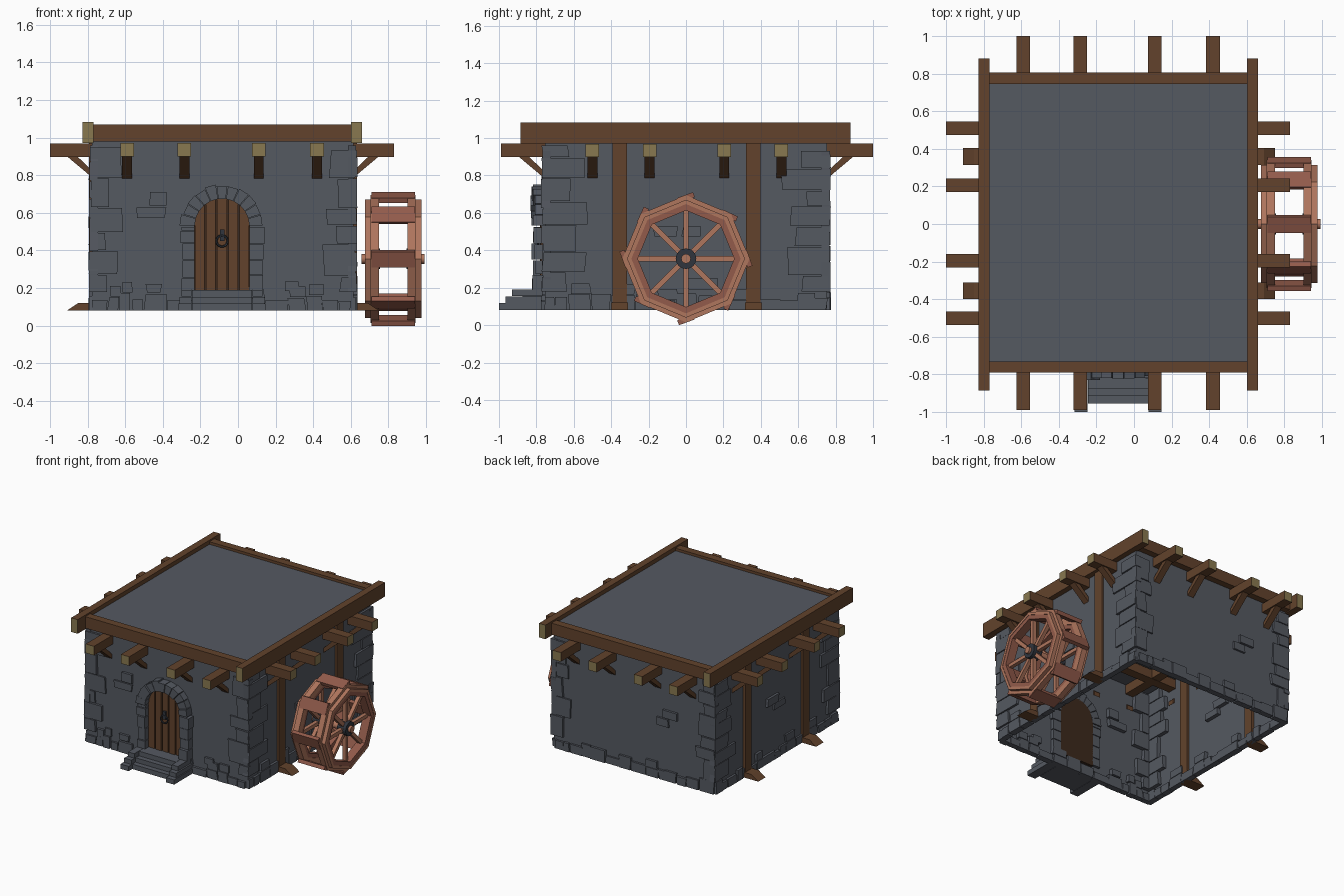
import bpy, bmesh, math, random
from mathutils import Matrix, Vector

random.seed(7)
if "Cube" in bpy.data.objects:
    bpy.data.objects.remove(bpy.data.objects["Cube"])


def material(name, *rgb):
    m = bpy.data.materials.new(name)
    m.use_nodes = True
    m.diffuse_color = (*rgb, 1)
    m.node_tree.nodes["Principled BSDF"].inputs["Base Color"].default_value = (*rgb, 1)
    return m


STONE = material("slate stone", .09, .1, .12)
WOOD = material("brown wood", .122, .055, .025)
DARK = material("dark wood", .045, .022, .012)
END = material("pale end grain", .25, .19, .08)
COPPER = material("light copper wood", .43, .18, .11)
RUST = material("red copper wood", .29, .105, .07)
IRON = material("dark iron", .03, .036, .048)


class Part:
    """Collects prisms and boxes into one mesh object."""

    def __init__(self, name, *mats):
        self.name, self.mats, self.bm = name, mats, bmesh.new()

    def prism(self, pts, axis, a0, a1, end_mat=0):
        # pts lie in the plane of the two other axes, in x, y, z order
        place = {"x": lambda p, a: (a, *p), "y": lambda p, a: (p[0], a, p[1]),
                 "z": lambda p, a: (*p, a)}[axis]
        r0, r1 = [[self.bm.verts.new(place(p, a)) for p in pts] for a in (a0, a1)]
        caps = [self.bm.faces.new(r) for r in (r0, r1)]
        n = len(pts)
        sides = [self.bm.faces.new((r0[i], r0[(i + 1) % n], r1[(i + 1) % n], r1[i])) for i in range(n)]
        for f in caps:
            f.material_index = end_mat
        bmesh.ops.recalc_face_normals(self.bm, faces=caps + sides)
        return r0 + r1

    def box(self, x0, x1, y0, y1, z0, z1, grain=None):
        rect = lambda a, b, c, d: [(a, c), (b, c), (b, d), (a, d)]
        if grain == "x":
            return self.prism(rect(y0, y1, z0, z1), "x", x0, x1, 1)
        if grain == "y":
            return self.prism(rect(x0, x1, z0, z1), "y", y0, y1, 1)
        return self.prism(rect(x0, x1, y0, y1), "z", z0, z1)

    def ring(self, outer, inner, x0, x1, n, y=0, z=0):
        # polygonal ring around the x axis
        loops = [[self.bm.verts.new((x, y + r * math.cos(math.tau * i / n), z + r * math.sin(math.tau * i / n)))
                  for i in range(n)] for r, x in ((outer, x0), (outer, x1), (inner, x1), (inner, x0))]
        faces = [self.bm.faces.new((loops[k][i], loops[k][(i + 1) % n],
                                    loops[(k + 1) % 4][(i + 1) % n], loops[(k + 1) % 4][i]))
                 for k in range(4) for i in range(n)]
        bmesh.ops.recalc_face_normals(self.bm, faces=faces)

    def done(self):
        me = bpy.data.meshes.new(self.name)
        self.bm.to_mesh(me)
        self.bm.free()
        for m in self.mats:
            me.materials.append(m)
        ob = bpy.data.objects.new(self.name, me)
        bpy.context.collection.objects.link(ob)
        return ob


X0, X1, Y, BASE, TOP = -.775, .615, .755, .08, .98

# Hollow walls, open underneath
walls = Part("walls", STONE)
walls.box(X0, X1, -Y, Y, BASE, TOP)
bottom = [f for f in walls.bm.faces if f.calc_center_median().z < BASE + .01]
bmesh.ops.delete(walls.bm, geom=bottom, context="FACES_ONLY")
walls.done()

roof = Part("roof_slab", STONE)
roof.box(X0, X1, -Y, Y, .975, 1.05)
roof.done()

# Loose stones set into the walls
stones = Part("wall_stones", STONE)


def stone(side, a0, a1, z0, z1):
    j = lambda: random.uniform(-.008, .008)
    quad = [(a0 + j(), z0), (a1 + j(), z0), (a1 + j(), z1), (a0 + j(), z1)]
    out = random.uniform(.012, .02)
    axis, plane, s = {"front": ("y", -Y, -1), "back": ("y", Y, 1),
                      "left": ("x", X1, 1), "right": ("x", X0, -1)}[side]
    stones.prism(quad, axis, plane - s * .03, plane + s * out)


SPAN = {"front": (X0, X1), "back": (X0, X1), "left": (-Y, Y), "right": (-Y, Y)}
for side, (lo, hi) in SPAN.items():
    # Footing course
    a = lo
    while a < hi - .03:
        w = min(random.uniform(.06, .14), hi - a)
        h = random.uniform(.05, .1)
        stone(side, a, a + w - .005, BASE, BASE + h)
        if random.random() < .25:
            stone(side, a + .01, a + w, BASE + h + .004, BASE + h + .06)
        a += w
    # Corner quoins
    long = .2 if side in ("left", "right") else .13
    for end, s in ((lo, 1), (hi, -1)):
        z, k = BASE + .1, 0
        while z < .93:
            h = min(random.uniform(.08, .18), .965 - z)
            w = long * (random.uniform(.9, 1.25) if k % 2 else random.uniform(.55, .85))
            stone(side, *sorted((end - s * .012, end + s * w)), z, z + h - .006)
            z, k = z + h, k + 1

# Single bricks in the open wall areas
for side, a, z, w, h in (("front", -.425, .675, .095, .07), ("front", -.46, .6, .15, .055),
                         ("front", -.45, .2, .08, .045), ("front", .29, .21, .08, .05),
                         ("left", -.11, .5, .13, .055), ("left", .03, .5, .1, .055),
                         ("left", .09, .22, .15, .06), ("right", .05, .55, .13, .06),
                         ("right", -.04, .49, .13, .05), ("back", -.4, .6, .13, .06),
                         ("back", -.33, .53, .1, .06)):
    stone(side, a - w / 2, a + w / 2, z - h / 2, z + h / 2)
stones.done()

# Roof edge beams
edge = Part("roof_edge_beams", WOOD, END)
for x in (-.7975, .63):
    edge.box(x - .028, x + .028, -.885, .88, .972, 1.082, "y")
for y in (-.76, .775):
    edge.box(-.77, .602, y - .03, y + .03, .98, 1.07)
edge.done()

# Joists with pale ends, and the braces under them
joists = Part("joists", WOOD, END)
braces = Part("joist_braces", WOOD)
PROFILE = ((-.03, .775), (-.03, .81), (.07, .905), (.125, .905))
for x in (-.59, -.285, .11, .42):
    joists.box(x - .036, x + .036, -.99, 1, .9, .971, "y")
    for s in (-1, 1):
        braces.prism([(s * (Y + .02 + d), z) for d, z in PROFILE], "x", x - .026, x + .026)
for y in (-.5, -.195, .205, .51):
    joists.box(-1, .83, y - .036, y + .036, .898, .969, "x")
    for wall, s in ((X0, -1), (X1, 1)):
        braces.prism([(wall + s * (.015 + d), z) for d, z in PROFILE], "y", y - .026, y + .026)
joists.done()
braces.done()

# Side posts with wedge feet
posts = Part("side_posts", WOOD)
for wall, s in ((X0, -1), (X1, 1)):
    for y in (-.355, .36):
        posts.box(*sorted((wall - s * .02, wall + s * .018)), y - .039, y + .039, BASE, TOP)
        posts.prism([(wall + s * d, z) for d, z in ((0, BASE), (.135, BASE), (.075, .12), (0, .12))],
                    "y", y - .045, y + .045)
posts.done()

# Arched door
DX, SPRING, R = -.085, .53, .148


def arch_top(x):
    return SPRING + math.sqrt(max(R * R - (x - DX) ** 2, 0))


def arch_slice(part, xa, xb, y0, y1, n=4):
    top = [xb + (xa - xb) * i / n for i in range(n + 1)]
    part.prism([(xa, .18), (xb, .18)] + [(x, arch_top(x)) for x in top], "y", y0, y1)


back = Part("door_backing", DARK)
arch_slice(back, DX - R, DX + R, -.765, -.73, 12)
back.done()
planks = Part("door_planks", WOOD)
pw = 2 * R / 5
for i in range(5):
    xa = DX - R + i * pw
    arch_slice(planks, xa + .004, xa + pw - .004, -.778 - .003 * (i % 2), -.76)
planks.done()

# Door surround: jambs and wedge stones
surround = Part("door_arch", STONE)
for s in (-1, 1):
    z = .19
    while z < SPRING - .01:
        h = min(random.uniform(.06, .1), SPRING - z)
        w = random.uniform(.06, .085)
        surround.box(*sorted((DX + s * (R - .003), DX + s * (R + w))), -random.uniform(.805, .83), -.73,
                     z, z + h - .005)
        z += h
N = 11
for i in range(N):
    a0, a1 = (math.pi * (i + t) / N for t in (.03, .97))
    ro = R + random.uniform(.065, .078)
    pts = [(DX + r * math.cos(a), SPRING + r * math.sin(a))
           for r, a in ((R - .003, a0), (ro, a0), (ro, a1), (R - .003, a1))]
    surround.prism(pts, "y", -random.uniform(.805, .832), -.73)
surround.done()

# Door knocker
bpy.ops.mesh.primitive_torus_add(location=(DX, -.792, .45), rotation=(math.pi / 2, 0, 0), major_radius=.03,
                                 minor_radius=.006, major_segments=12, minor_segments=6)
knocker = bpy.context.object
knocker.name = "door_knocker"
knocker.data.materials.append(IRON)
plate = Part("knocker_plate", IRON)
plate.box(DX - .012, DX + .012, -.795, -.775, .45, .51)
plate.done()

# Entrance steps with stepped curbs
steps = Part("entrance_steps", STONE)
for front, z0, z1 in ((.955, BASE, .118), (.915, .118, .153), (.875, .153, .19)):
    steps.box(DX - .16, DX + .16, -front, -.75, z0, z1)
for s in (-1, 1):
    for front, w, z0, z1 in ((1, .232, BASE, .117), (.965, .225, .119, .153), (.93, .215, .155, .19)):
        steps.box(*sorted((DX + s * .162, DX + s * w)), -front, -.75, z0, z1)
steps.done()

# Water wheel: nested eight-sided rims, spokes, paddles, axle
WX, WZ = .825, .355
rims = Part("wheel_rims", COPPER)
bands = Part("wheel_inner_bands", RUST)
spokes = Part("wheel_spokes", COPPER)
paddles = Part("wheel_paddles", RUST)
hubs = Part("wheel_hubs", IRON)
for s in (-1, 1):
    span = lambda a, b: sorted((WX + s * a, WX + s * b))
    rims.ring(.34, .29, *span(.075, .12), 8, z=WZ)
    rims.ring(.315, .292, *span(.12, .15), 8, z=WZ)
    bands.ring(.292, .258, *span(.08, .147), 8, z=WZ)
    hubs.ring(.055, .024, *span(.07, .145), 16, z=WZ)
    for i in range(8):
        verts = spokes.box(*span(.09, .12), -.014, .014, .03, .275)
        turn = Matrix.Translation((0, 0, WZ)) @ Matrix.Rotation(math.tau * i / 8, 4, "X")
        bmesh.ops.transform(spokes.bm, matrix=turn, verts=verts)
for i in range(8):
    verts = paddles.box(WX - .115, WX + .115, -.045, .045, -.014, .014)
    place = (Matrix.Translation((0, 0, WZ)) @ Matrix.Rotation(math.tau * i / 8, 4, "X")
             @ Matrix.Translation((0, 0, .327)) @ Matrix.Rotation(.35, 4, "X"))
    bmesh.ops.transform(paddles.bm, matrix=place, verts=verts)
for part in (rims, bands, spokes, paddles, hubs):
    part.done()

bpy.ops.mesh.primitive_cylinder_add(vertices=12, radius=.026, depth=.335, location=(WX - .002, 0, WZ),
                                    rotation=(0, math.pi / 2, 0))
axle = bpy.context.object
axle.name = "wheel_axle"
axle.data.materials.append(COPPER)
bpy.ops.object.shade_smooth_by_angle()
